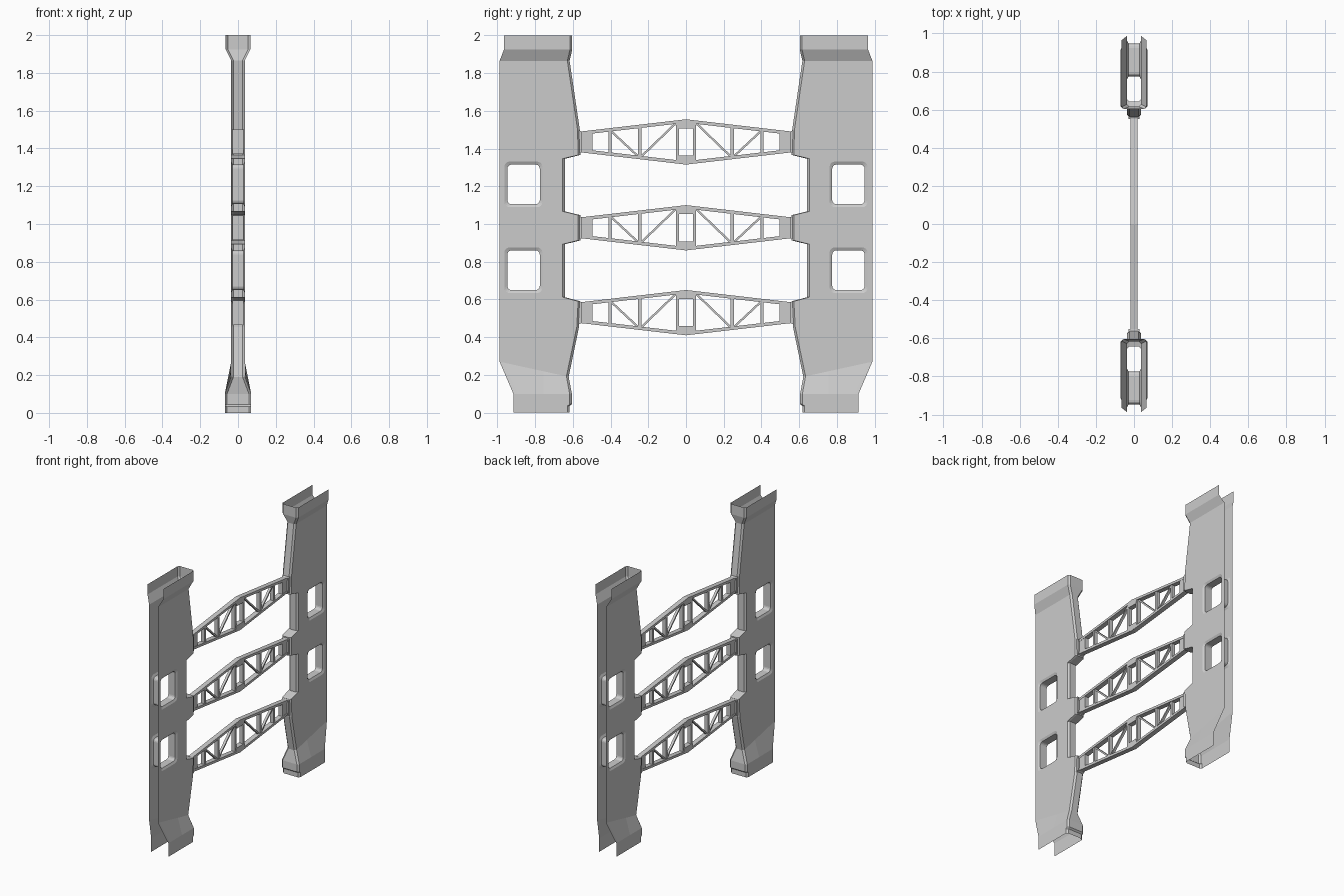
import bpy, bmesh, math
from mathutils import Vector

if "Cube" in bpy.data.objects:
    bpy.data.objects.remove(bpy.data.objects["Cube"])


def finish(bm, name):
    bmesh.ops.remove_doubles(bm, verts=bm.verts, dist=1e-5)
    bmesh.ops.recalc_face_normals(bm, faces=bm.faces)
    me = bpy.data.meshes.new(name)
    bm.to_mesh(me)
    bm.free()
    ob = bpy.data.objects.new(name, me)
    bpy.context.collection.objects.link(ob)
    m = ob.modifiers.new("mirror", 'MIRROR')
    m.use_axis = (False, True, False)
    m.use_clip = False
    return ob


def face(bm, pts):
    bm.faces.new([bm.verts.new(p) for p in pts])


def prism(bm, poly, hx):
    """Extrude a (y, z) polygon across x from -hx to hx."""
    a = [bm.verts.new((-hx, y, z)) for y, z in poly]
    b = [bm.verts.new((hx, y, z)) for y, z in poly]
    bm.faces.new(a)
    bm.faces.new(b[::-1])
    for i in range(len(a)):
        j = (i + 1) % len(a)
        bm.faces.new((a[i], a[j], b[j], b[i]))


def bar(bm, p, q, width, hx):
    p, q = Vector(p), Vector(q)
    d = (q - p).normalized() * width / 2
    n = Vector((-d.y, d.x))
    prism(bm, [p - n, q - n, q + n, p + n], hx)


def rounded(y0, y1, z0, z1, r, n=4):
    """Four corner arcs, counter-clockwise from lower left."""
    out = []
    for k, (cy, cz) in enumerate([(y0 + r, z0 + r), (y1 - r, z0 + r),
                                  (y1 - r, z1 - r), (y0 + r, z1 - r)]):
        out.append([(cy + r * math.cos(t), cz + r * math.sin(t)) for t in
                    [math.pi * (1 + k / 2) + i * math.pi / 2 / n for i in range(n + 1)]])
    return out


# Column cross-sections: inner z, inner y, outer z, outer y, half width
W = 0.036
rows = [(0, .617, 0, .915, .07), (.035, .617, .035, .915, .07),
        (.045, .605, .045, .915, .07), (.10, .605, .10, .915, .07),
        (.19, .622, .27, .988, W), (.455, .567, .455, .988, W), (.59, .56, .59, .988, W),
        (.612, .642, .612, .988, W), (.625, .642, .625, .988, W),
        (.885, .642, .885, .988, W), (.893, .642, .893, .988, W),
        (.913, .56, .913, .988, W), (1.047, .56, 1.047, .988, W),
        (1.067, .642, 1.067, .988, W), (1.08, .642, 1.08, .988, W),
        (1.34, .642, 1.34, .988, W), (1.346, .642, 1.346, .988, W),
        (1.366, .56, 1.366, .988, W), (1.50, .563, 1.50, .988, W),
        (1.865, .617, 1.865, .988, W), (1.925, .603, 1.925, .965, .065),
        (2.0, .603, 2.0, .965, .065)]
windows = {8: (.65, .86), 14: (1.105, 1.315)}
C = 0.012  # chamfer along the inner edge


def section(row, s):
    zi, yi, zo, yo, w = row
    ys = [yi + C, .755, min(.97, yo - .02), yo]
    pts = [Vector((s * (w - C), yi, zi))]
    for y in ys:
        pts.append(Vector((s * w, y, zi + (zo - zi) * (y - yi) / (yo - yi))))
    return pts


bm = bmesh.new()
for i in range(len(rows) - 1):
    for s in (-1, 1):
        a, b = section(rows[i], s), section(rows[i + 1], s)
        for k in range(4):
            if not (i in windows and k == 2):
                face(bm, (a[k], a[k + 1], b[k + 1], b[k]))
    # closed inner wall, outer side left open
    l, r = section(rows[i], -1)[0], section(rows[i], 1)[0]
    l2, r2 = section(rows[i + 1], -1)[0], section(rows[i + 1], 1)[0]
    face(bm, (l, r, r2, l2))

# Windows: square cell to rounded rim, bevel, tunnel
for i, (z0, z1) in windows.items():
    corners = [(.755, rows[i][0]), (.97, rows[i][0]), (.97, rows[i + 1][0]), (.755, rows[i + 1][0])]
    rim = rounded(.761, .963, z0 - .016, z1 + .016, .028)
    hole = rounded(.775, .947, z0, z1, .022)
    for s in (-1, 1):
        for k in range(4):
            n = (k + 1) % 4
            P = lambda p: (s * W, p[0], p[1])
            face(bm, [P(corners[k])] + [P(p) for p in rim[k][::-1]])
            face(bm, [P(corners[k]), P(corners[n]), P(rim[n][0]), P(rim[k][-1])])
        R, H = sum(rim, []), sum(hole, [])
        for k in range(len(R)):
            n = (k + 1) % len(R)
            face(bm, [(s * W, *R[k]), (s * W, *R[n]), (s * (W - .008), *H[n]), (s * (W - .008), *H[k])])
    for k in range(len(H)):
        n = (k + 1) % len(H)
        t = W - .008
        face(bm, [(-t, *H[k]), (t, *H[k]), (t, *H[n]), (-t, *H[n])])
finish(bm, "side_column")

# Cross trusses
for num, zc in enumerate((.53, .98, 1.435)):
    bm = bmesh.new()
    half = lambda y: .12 - .065 * y / .56
    T = .018
    for s in (-1, 1):
        # chord and centre gusset
        prism(bm, [(0, zc + s * .12), (.56, zc + s * .055),
                   (.56, zc + s * (.055 - T)), (0, zc + s * (.12 - T))], .018)
        prism(bm, [(0, zc + s * .118), (.055, zc + s * .112),
                   (.04, zc + s * .072), (0, zc + s * .072)], .0185)
    # posts
    for y, w in ((.046, .016), (.246, .018), (.404, .016)):
        h = half(y) - .008
        bar(bm, (y, zc - h), (y, zc + h), w, .014)
    # solid end
    prism(bm, [(.495, zc - half(.495) + .004), (.56, zc - .053),
               (.56, zc + .053), (.495, zc + half(.495) - .004)], .016)
    # diagonals
    bar(bm, (.055, zc + .098), (.24, zc - .08), .011, .009)
    bar(bm, (.25, zc - .08), (.40, zc + .06), .011, .009)
    # mounting pad
    prism(bm, [(.552, zc - .055), (.575, zc - .065), (.575, zc + .065), (.552, zc + .055)], .028)
    finish(bm, "cross_truss_%d" % (num + 1))
